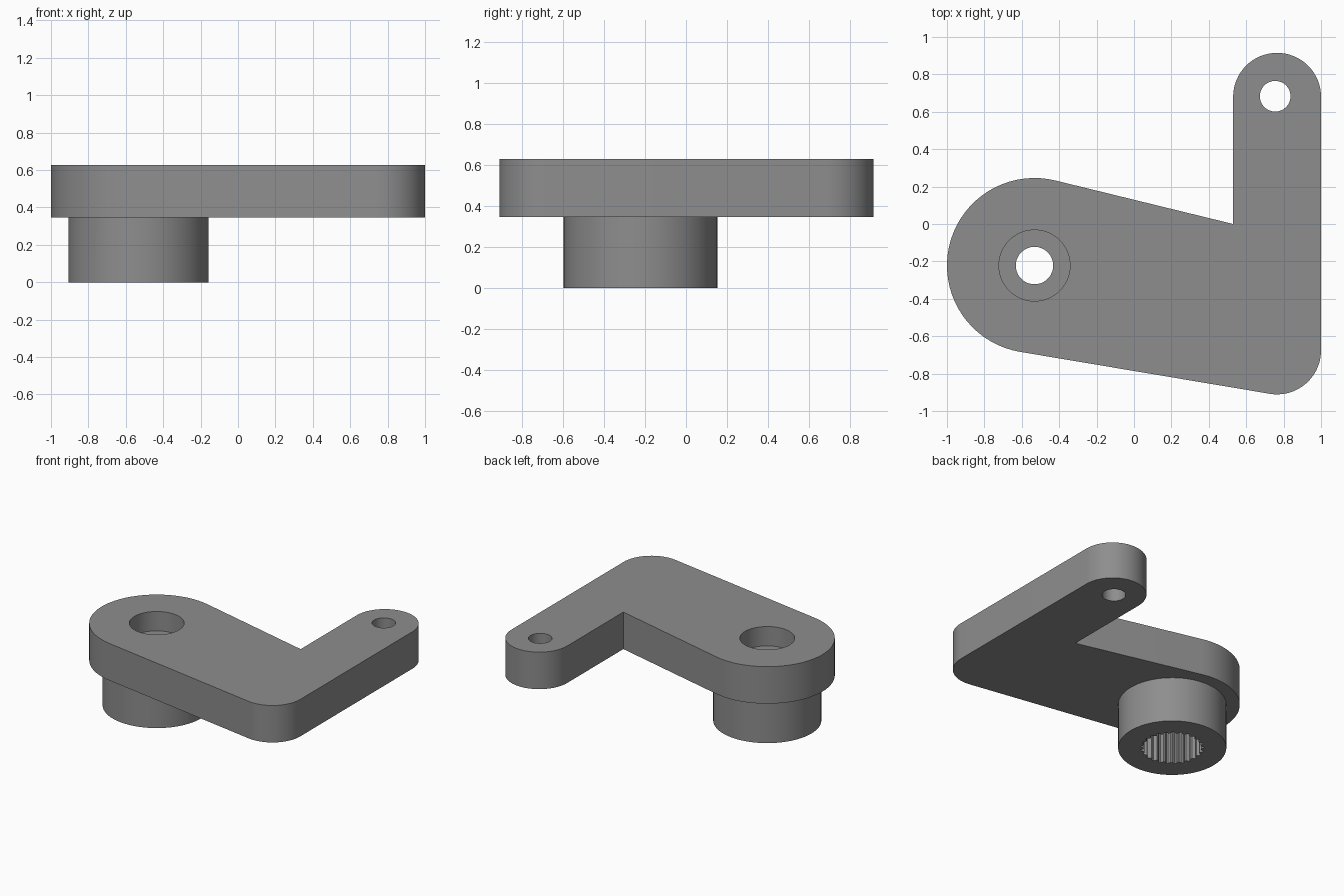
import bpy, bmesh, math
from math import sin, cos, pi, atan2, asin, hypot

if "Cube" in bpy.data.objects:
    bpy.data.objects.remove(bpy.data.objects["Cube"])

Z_SPLIT, Z_TOP, Z_WEB = 0.345, 0.628, 0.48
HUB, R_HUB = (-0.532, -0.222), 0.468
TIP, CORNER, R_ARM = (0.765, 0.68), (0.765, -0.676), 0.235
PIN = (0.755, 0.683)

grey = bpy.data.materials.new("grey plastic")
grey.diffuse_color = (0.27, 0.27, 0.27, 1)
grey.use_nodes = True
grey.node_tree.nodes["Principled BSDF"].inputs["Base Color"].default_value = grey.diffuse_color


def arc(c, r, a0, a1, n):
    return [(c[0] + r * cos(a0 + (a1 - a0) * i / n),
             c[1] + r * sin(a0 + (a1 - a0) * i / n)) for i in range(n + 1)]


def circle(c, r, n=64):
    return arc(c, r, 0, 2 * pi, n)[:-1]


def prism(name, pts, z0, z1):
    """Extrude a closed outline from z0 to z1."""
    bm = bmesh.new()
    face = bm.faces.new([bm.verts.new((x, y, z0)) for x, y in pts])
    top = bmesh.ops.extrude_face_region(bm, geom=[face])["geom"]
    for v in top:
        if isinstance(v, bmesh.types.BMVert):
            v.co.z = z1
    bmesh.ops.recalc_face_normals(bm, faces=bm.faces)
    me = bpy.data.meshes.new(name)
    bm.to_mesh(me)
    bm.free()
    me.materials.append(grey)
    ob = bpy.data.objects.new(name, me)
    bpy.context.collection.objects.link(ob)
    return ob


def combine(body, tool, op):
    """Apply a boolean and discard the tool object."""
    mod = body.modifiers.new(op, 'BOOLEAN')
    mod.operation, mod.object, mod.solver = op, tool, 'EXACT'
    bpy.context.view_layer.objects.active = body
    bpy.ops.object.modifier_apply(modifier=mod.name)
    bpy.data.objects.remove(tool)


# Plate outline: round hub end, tangent lower edge, rounded corner, round arm tip
dx, dy = CORNER[0] - HUB[0], CORNER[1] - HUB[1]
low = atan2(dy, dx) - pi / 2 + asin((R_HUB - R_ARM) / hypot(dx, dy))
inner = (0.53, 0.0)
ix, iy = inner[0] - HUB[0], inner[1] - HUB[1]
up = atan2(iy, ix) + math.acos(R_HUB / hypot(ix, iy))
outline = (arc(HUB, R_HUB, up, low + 2 * pi, 36)
           + arc(CORNER, R_ARM, low, 0, 18)
           + arc(TIP, R_ARM, 0, pi, 32) + [inner])
lever = prism("lever_arm", outline, Z_SPLIT, Z_TOP)

# Round boss below the hub
combine(lever, prism("boss", circle(HUB, 0.375), 0, 0.42), 'UNION')

# Counterbore, screw hole and arm pin hole
combine(lever, prism("counterbore", circle(HUB, 0.19), Z_WEB, 0.8), 'DIFFERENCE')
combine(lever, prism("screw_hole", circle(HUB, 0.1, 48), 0.2, 0.6), 'DIFFERENCE')
combine(lever, prism("pin_hole", circle(PIN, 0.082, 48), 0.2, 0.8), 'DIFFERENCE')

# Toothed shaft socket in the underside of the boss
teeth, socket = 25, []
for i in range(teeth):
    for f, r in ((0.0, 0.2), (0.2, 0.2), (0.5, 0.22), (0.7, 0.22)):
        a = 2 * pi * (i + f) / teeth
        socket.append((HUB[0] + r * cos(a), HUB[1] + r * sin(a)))
combine(lever, prism("shaft_socket", socket, -0.2, Z_SPLIT), 'DIFFERENCE')

# Smooth the round walls, keep edges crisp
bpy.ops.object.select_all(action='DESELECT')
lever.select_set(True)
bpy.context.view_layer.objects.active = lever
bpy.ops.object.shade_smooth_by_angle(angle=math.radians(25))
